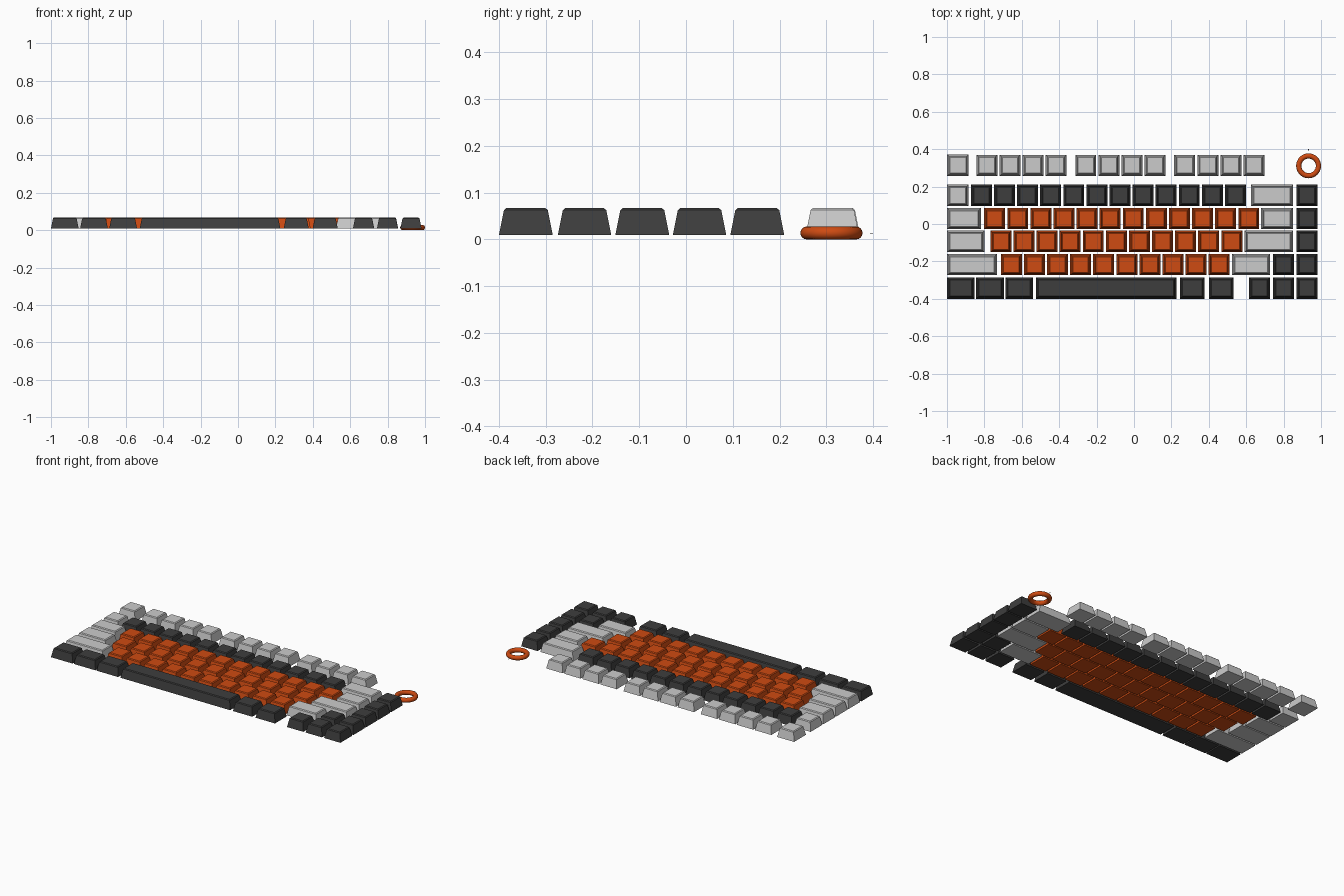
import bpy, bmesh

if "Cube" in bpy.data.objects:
    bpy.data.objects.remove(bpy.data.objects["Cube"])


def material(name, rgb):
    m = bpy.data.materials.new(name)
    m.diffuse_color = (*rgb, 1)
    m.use_nodes = True
    m.node_tree.nodes["Principled BSDF"].inputs["Base Color"].default_value = m.diffuse_color
    return m


LIGHT = material("light grey", (0.60, 0.60, 0.60))
DARK = material("charcoal", (0.048, 0.048, 0.048))
ORANGE = material("orange", (0.62, 0.07, 0.006))

# key profile: (height, inset from the footprint)
PROFILE = [(0.010, 0.0), (0.0625, 0.0105), (0.067, 0.0155)]


def add_key(bm, x0, x1, y0, y1):
    rings = []
    for z, i in PROFILE:
        rings.append([bm.verts.new(p) for p in (
            (x0 + i, y0 + i, z), (x1 - i, y0 + i, z),
            (x1 - i, y1 - i, z), (x0 + i, y1 - i, z))])
    bm.faces.new(rings[0][::-1])
    bm.faces.new(rings[-1])
    for a, b in zip(rings, rings[1:]):
        for k in range(4):
            n = (k + 1) % 4
            bm.faces.new((a[k], a[n], b[n], b[k]))


def keys(name, mat, row, spans):
    """One object holding a run of keycaps in one row."""
    bm = bmesh.new()
    for x0, x1 in spans:
        add_key(bm, x0, x1, *row)
    me = bpy.data.meshes.new(name)
    bm.to_mesh(me)
    bm.free()
    me.materials.append(mat)
    ob = bpy.data.objects.new(name, me)
    bpy.context.collection.objects.link(ob)
    return ob


def run(start, count, width=0.112, pitch=0.1235):
    return [(start + k * pitch, start + k * pitch + width) for k in range(count)]


# row extents along y, back to front
F_ROW = (0.256, 0.370)
NUM = (0.095, 0.210)
UPPER = (-0.028, 0.086)
HOME = (-0.151, -0.036)
LOWER = (-0.274, -0.160)
BOTTOM = (-0.400, -0.285)
RIGHT = [(0.869, 0.981)]

# function row
keys("corner_key", LIGHT, (0.256, 0.372), [(-1.0, -0.884)])
keys("function_keys", LIGHT, F_ROW,
     run(-0.843, 4) + run(-0.314, 4) + run(0.215, 4))

# number row
keys("number_row_left_key", LIGHT, NUM, [(-1.0, -0.886)])
keys("number_keys", DARK, NUM, run(-0.872, 12))
keys("number_row_wide_key", LIGHT, NUM, [(0.626, 0.850)])

# upper letter row
keys("upper_row_left_key", LIGHT, UPPER, [(-1.0, -0.819)])
keys("upper_letter_keys", ORANGE, UPPER, run(-0.801, 12))
keys("upper_row_right_key", LIGHT, UPPER, [(0.680, 0.850)])

# home row
keys("home_row_left_key", LIGHT, HOME, [(-1.0, -0.800)])
keys("home_letter_keys", ORANGE, HOME, run(-0.768, 11))
keys("home_row_wide_key", LIGHT, HOME, [(0.592, 0.850)])

# lower letter row
keys("lower_row_left_key", LIGHT, LOWER, [(-1.0, -0.733)])
keys("lower_letter_keys", ORANGE, LOWER, run(-0.712, 10))
keys("lower_row_right_key", LIGHT, LOWER, [(0.524, 0.728)])
keys("up_arrow_key", DARK, LOWER, [(0.744, 0.856)])

# bottom row
keys("left_modifier_keys", DARK, BOTTOM, run(-1.0, 3, 0.148, 0.156))
keys("space_bar", DARK, BOTTOM, [(-0.525, 0.226)])
keys("right_modifier_keys", DARK, BOTTOM, run(0.245, 2, 0.133, 0.155))
keys("arrow_keys", DARK, BOTTOM, [(0.615, 0.727), (0.743, 0.855)])

# right-hand column
for label, row in (("number", NUM), ("upper", UPPER), ("home", HOME),
                   ("lower", LOWER), ("bottom", BOTTOM)):
    keys("side_key_" + label, DARK, row, RIGHT)

# knob ring
bpy.ops.mesh.primitive_torus_add(
    location=(0.9335, 0.311, 0.0138), major_radius=0.0527, minor_radius=0.0138,
    major_segments=48, minor_segments=16)
ring = bpy.context.object
ring.name = "knob_ring"
ring.data.materials.append(ORANGE)
bpy.ops.object.shade_smooth_by_angle()

# tiny marker behind the ring
bpy.ops.mesh.primitive_cube_add(size=1, location=(0.9335, 0.397, 0.012))
tick = bpy.context.object
tick.name = "knob_marker"
tick.scale = (0.004, 0.006, 0.001)
tick.data.materials.append(DARK)
